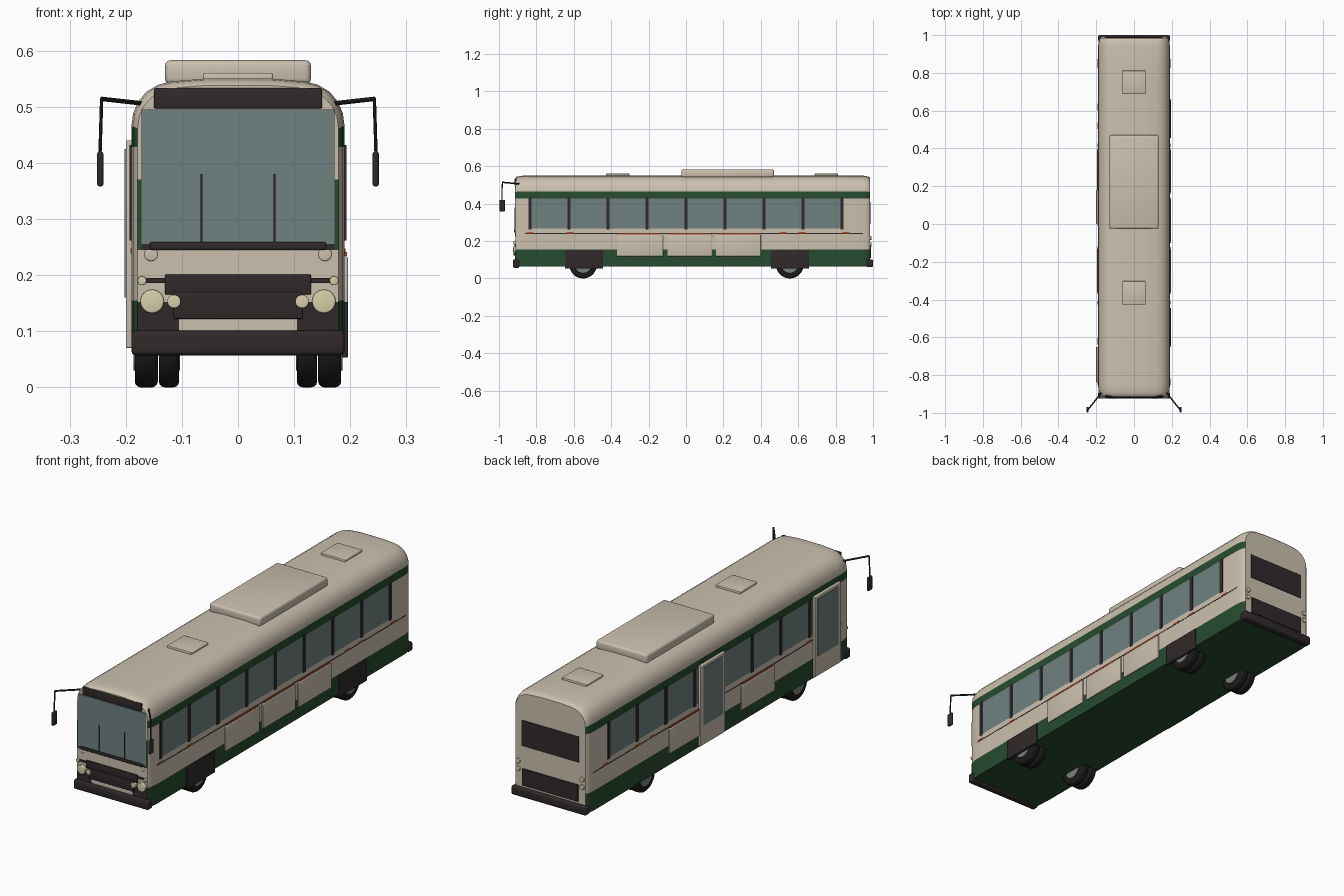
import bpy, bmesh, math
from mathutils import Vector

if "Cube" in bpy.data.objects:
    bpy.data.objects.remove(bpy.data.objects["Cube"])


def material(name, rgb):
    m = bpy.data.materials.new(name)
    m.use_nodes = True
    m.diffuse_color = (*rgb, 1)
    m.node_tree.nodes["Principled BSDF"].inputs["Base Color"].default_value = (*rgb, 1)
    return m


CREAM = material("cream paint", (0.60, 0.53, 0.43))
GREEN = material("dark green paint", (0.02, 0.07, 0.03))
GLASS = material("tinted glass", (0.16, 0.22, 0.22))
DARK = material("dark trim", (0.03, 0.022, 0.023))
TYRE = material("tyre rubber", (0.012, 0.011, 0.011))
LAMP = material("lamp lens", (0.68, 0.62, 0.40))
ORANGE = material("orange stripe", (0.50, 0.08, 0.025))
HUB = material("hub grey", (0.20, 0.21, 0.21))


def finish(name, bm, mats):
    mesh = bpy.data.meshes.new(name)
    bmesh.ops.recalc_face_normals(bm, faces=bm.faces)
    bm.to_mesh(mesh)
    bm.free()
    ob = bpy.data.objects.new(name, mesh)
    bpy.context.collection.objects.link(ob)
    for m in mats:
        mesh.materials.append(m)
    return ob


def smooth(ob):
    bpy.ops.object.select_all(action="DESELECT")
    ob.select_set(True)
    bpy.context.view_layer.objects.active = ob
    bpy.ops.object.shade_smooth_by_angle(angle=math.radians(35))


def box(name, x, y, z, mat, bevel=0):
    """Box given by its (low, high) range on each axis."""
    bm = bmesh.new()
    bmesh.ops.create_cube(bm, size=1)
    for v in bm.verts:
        v.co = [(a + b) / 2 + c * (b - a) for (a, b), c in zip((x, y, z), v.co)]
    if bevel:
        bmesh.ops.bevel(bm, geom=bm.edges[:], offset=bevel, segments=3,
                        profile=0.5, affect="EDGES")
    ob = finish(name, bm, [mat])
    if bevel:
        smooth(ob)
    return ob


def side_box(name, side, depth, y, z, mat, bevel=0):
    """Plate standing off the side wall by depth."""
    return box(name, sorted((side * (WALL - 0.005), side * (WALL + depth))), y, z, mat, bevel)


def rod(name, a, b, radius, mat, sides=24, bevel=0):
    a, b = Vector(a), Vector(b)
    bm = bmesh.new()
    bmesh.ops.create_cone(bm, cap_ends=True, segments=sides, radius1=radius,
                          radius2=radius, depth=(b - a).length)
    if bevel:
        rims = [e for e in bm.edges if abs(e.verts[0].co.z - e.verts[1].co.z) < 1e-5]
        bmesh.ops.bevel(bm, geom=rims, offset=bevel, segments=3, profile=0.5, affect="EDGES")
    turn = (b - a).to_track_quat("Z", "Y").to_matrix().to_4x4()
    turn.translation = (a + b) / 2
    bm.transform(turn)
    ob = finish(name, bm, [mat])
    smooth(ob)
    return ob


# Body shell: half section swept through rings that tuck in at both ends
WALL, FRONT, BACK = 0.19, -0.912, 0.984
half = [(WALL, 0.065), (WALL, 0.155), (WALL, 0.267), (WALL, 0.428), (WALL, 0.465),
        (0.187, 0.488), (0.178, 0.509), (0.163, 0.527), (0.143, 0.539), (0.12, 0.545),
        (0.06, 0.55)]
section = half + [(-x, z) for x, z in reversed(half)]
rings = [(FRONT, 0.011, 0.012), (-0.905, 0.007, 0.006), (-0.89, 0.003, 0.002), (-0.86, 0, 0),
         (-0.84, 0, 0), (0.84, 0, 0), (0.945, 0, 0), (0.965, 0.003, 0.003),
         (0.978, 0.007, 0.007), (BACK, 0.013, 0.013)]
bm = bmesh.new()
loops = []
for y, tuck, drop in rings:
    loops.append([bm.verts.new((x * (1 - tuck / WALL), y,
                                z - drop * max(0, (z - 0.43) / 0.12))) for x, z in section])
n = len(section)
for a, b in zip(loops, loops[1:]):
    for i in range(n):
        j = (i + 1) % n
        bm.faces.new((a[i], a[j], b[j], b[i]))
bm.faces.new(loops[0])
bm.faces.new(loops[-1])
bm.normal_update()
for f in bm.faces:
    c = f.calc_center_median()
    if abs(f.normal.y) > 0.9:
        continue
    if c.z < 0.155 or (abs(c.x) > 0.17 and 0.428 < c.z < 0.465):
        f.material_index = 1
    elif 0.267 < c.z < 0.428 and abs(c.y) < 0.8:
        f.material_index = 2
smooth(finish("body_shell", bm, [CREAM, GREEN, GLASS]))

# Roof unit and hatches
box("roof_unit", (-0.13, 0.13), (-0.025, 0.47), (0.54, 0.583), CREAM, 0.01)
for y in (-0.365, 0.75):
    box("roof_hatch", (-0.062, 0.062), (y - 0.062, y + 0.062), (0.54, 0.56), CREAM, 0.003)

# Side walls: pillars, trim line, stripe pieces and locker panels
lockers = [(-0.369, -0.123), (-0.10, 0.139), (0.16, 0.40)]
for s, label in ((1, "left"), (-1, "right")):
    for i in range(9):
        y = (i - 4) * 0.2085
        side_box(label + "_window_pillar", s, 0.003, (y - 0.009, y + 0.009),
                 (0.262, 0.432), DARK)
    side_box(label + "_trim_line", s, 0.001, (-0.86, 0.945), (0.238, 0.242), DARK)
    for y in (-0.835, -0.62, 0.52, 0.62, 0.855):
        side_box(label + "_stripe", s, 0.002, (y - 0.018, y + 0.018), (0.24, 0.247), ORANGE)
    for i, (a, b) in enumerate(lockers):
        if s < 0 and i == 1:
            continue
        side_box(label + "_locker", s, 0.006, (a, b), (0.118, 0.233), CREAM, 0.003)
        side_box(label + "_locker_stripe", s, 0.004, (a + 0.01, b - 0.01), (0.234, 0.241), ORANGE)

# Wheel covers on the left side
for y in (-0.546, 0.556):
    side_box("wheel_cover", 1, 0.006, (y - 0.102, y + 0.102), (0.053, 0.152), DARK, 0.002)

# Passenger doors on the right side
for a, b in ((-0.84, -0.65), (0.0, 0.18)):
    side_box("door", -1, 0.01, (a, b), (0.07, 0.44), CREAM, 0.003)
    side_box("door_glass", -1, 0.012, (a + 0.02, b - 0.02), (0.16, 0.425), GLASS)

# Twin wheels
for s in (-1, 1):
    for y in (-0.55, 0.555):
        for inner, outer in ((0.105, 0.141), (0.143, 0.184)):
            rod("tyre", (s * inner, y, 0.074), (s * outer, y, 0.074), 0.074, TYRE, 32, 0.01)
        for x in (0.103, 0.183):
            rod("hub", (s * x, y, 0.074), (s * (x + 0.003), y, 0.074), 0.044, HUB)


# Front face
def front_box(name, x, z, depth, mat, bevel=0):
    return box(name, x, (FRONT - depth, FRONT + 0.006), z, mat, bevel)


front_box("windshield", (-0.172, 0.172), (0.255, 0.495), 0.003, GLASS)
front_box("destination_sign", (-0.15, 0.15), (0.497, 0.533), 0.005, DARK, 0.003)
front_box("windshield_sill", (-0.157, 0.157), (0.245, 0.259), 0.008, DARK, 0.003)
front_box("sill_edge", (-0.172, 0.172), (0.245, 0.258), 0.002, DARK)
front_box("upper_grille", (-0.13, 0.13), (0.165, 0.201), 0.006, DARK, 0.002)
front_box("lower_grille", (-0.115, 0.115), (0.122, 0.17), 0.009, DARK, 0.002)
front_box("lamp_bar", (-0.172, 0.172), (0.186, 0.195), 0.004, DARK)
for s in (-1, 1):
    front_box("front_wiper", (s * 0.065 - 0.002, s * 0.065 + 0.002), (0.255, 0.38), 0.006, DARK)
    front_box("green_corner", sorted((s * 0.168, s * 0.179)), (0.245, 0.37), 0.002, GREEN)
    front_box("lower_corner", sorted((s * 0.105, s * 0.179)), (0.08, 0.152), 0.002, DARK)
    for name, x, z, r, d, mat in (("headlight", 0.153, 0.153, 0.021, 0.011, LAMP),
                                  ("inner_headlight", 0.114, 0.153, 0.012, 0.014, LAMP),
                                  ("marker_lamp", 0.171, 0.19, 0.008, 0.01, LAMP),
                                  ("round_cap", 0.155, 0.237, 0.012, 0.002, CREAM)):
        rod(name, (s * x, FRONT + 0.004, z), (s * x, FRONT - d, z), r, mat, 24, r * 0.15)

# Bumpers
box("front_bumper", (-0.19, 0.19), (-0.925, -0.89), (0.057, 0.101), DARK, 0.008)
box("rear_bumper", (-0.19, 0.19), (0.965, 1.0), (0.06, 0.101), DARK, 0.008)

# Rear face
box("rear_window", (-0.145, 0.145), (0.975, BACK + 0.003), (0.29, 0.408), DARK)
box("rear_grille", (-0.142, 0.142), (0.975, BACK + 0.005), (0.11, 0.187), DARK)
for s in (-1, 1):
    for z in (0.182, 0.217):
        rod("rear_lamp", (s * 0.163, 0.98, z), (s * 0.163, BACK + 0.008, z), 0.011, LAMP, 24, 0.002)

# Mirrors on bent arms
for s in (-1, 1):
    elbow = (s * 0.243, -0.982, 0.514)
    rod("mirror_arm", (s * 0.172, -0.893, 0.506), elbow, 0.004, DARK, 10)
    rod("mirror_drop", elbow, (s * 0.246, -0.984, 0.415), 0.003, DARK, 10)
    box("mirror", sorted((s * 0.24, s * 0.251)), (-0.997, -0.968), (0.358, 0.42), DARK, 0.004)
